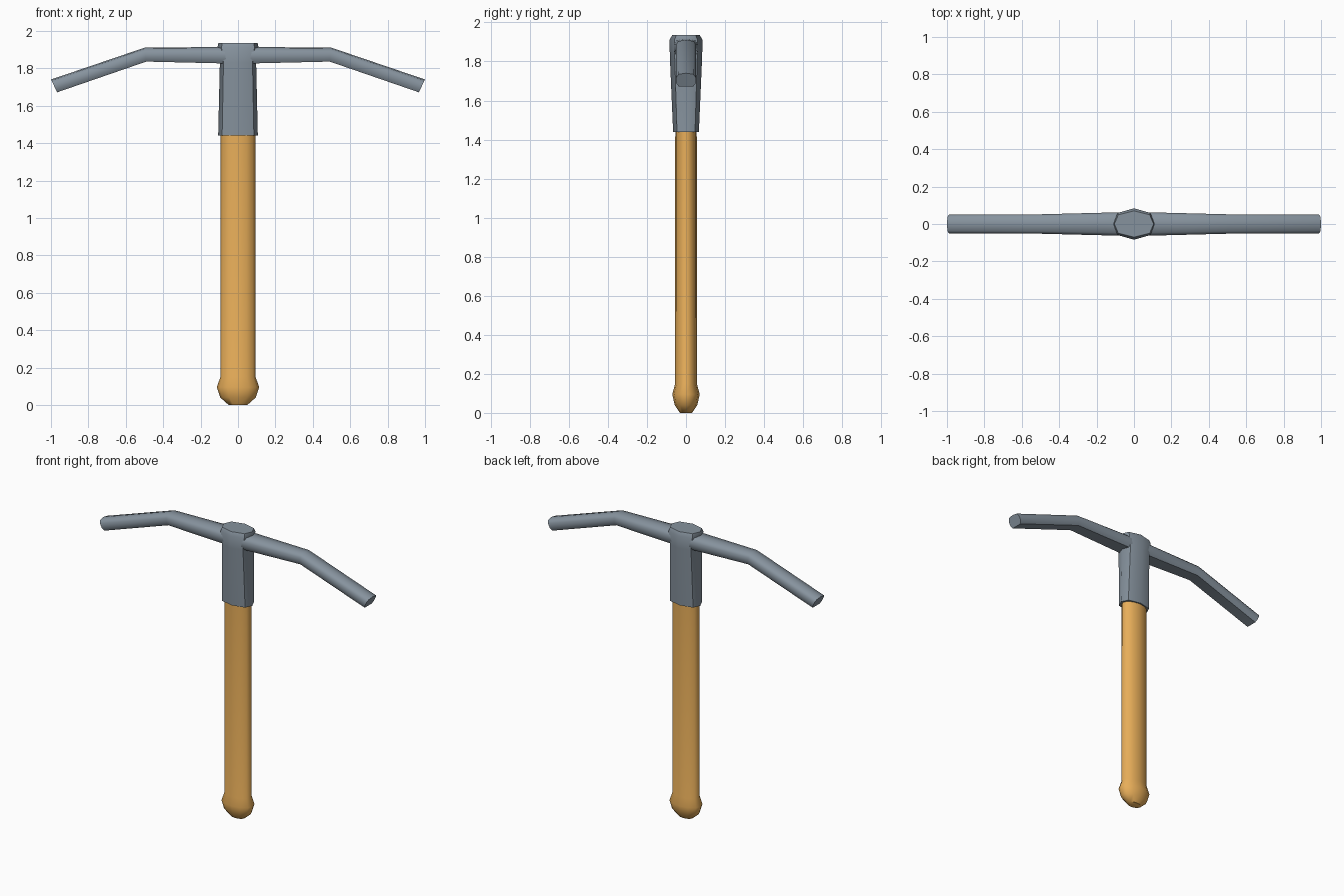
import bpy, bmesh, math
from mathutils import Vector

if "Cube" in bpy.data.objects:
    bpy.data.objects.remove(bpy.data.objects["Cube"])


def loft(name, rings, angle, colour):
    """Skin a row of equal-count rings and cap both ends."""
    bm = bmesh.new()
    rows = [[bm.verts.new(p) for p in ring] for ring in rings]
    n = len(rows[0])
    for a, b in zip(rows, rows[1:]):
        for i in range(n):
            j = (i + 1) % n
            bm.faces.new((a[i], a[j], b[j], b[i]))
    bm.faces.new(rows[0])
    bm.faces.new(rows[-1])
    bmesh.ops.recalc_face_normals(bm, faces=bm.faces)
    mesh = bpy.data.meshes.new(name)
    bm.to_mesh(mesh)
    bm.free()
    obj = bpy.data.objects.new(name, mesh)
    bpy.context.collection.objects.link(obj)
    mat = bpy.data.materials.get(colour[0]) or bpy.data.materials.new(colour[0])
    mat.diffuse_color = colour[1]
    mat.use_nodes = True
    mat.node_tree.nodes["Principled BSDF"].inputs["Base Color"].default_value = mat.diffuse_color
    mesh.materials.append(mat)
    bpy.ops.object.select_all(action='DESELECT')
    obj.select_set(True)
    bpy.context.view_layer.objects.active = obj
    bpy.ops.object.shade_smooth_by_angle(angle=math.radians(angle))
    return obj


WOOD = ("wood", (0.80, 0.42, 0.10, 1))
STEEL = ("steel", (0.24, 0.29, 0.34, 1))


def ellipse(rx, ry, z, n=12):
    return [(rx * math.cos(2 * math.pi * i / n), ry * math.sin(2 * math.pi * i / n), z)
            for i in range(n)]


# Wooden handle with a rounded knob at the foot
handle_profile = [(0.05, 0.031, 0), (0.095, 0.058, 0.04), (0.113, 0.07, 0.095),
                  (0.094, 0.056, 0.15), (0.093, 0.055, 1.50)]
loft("handle", [ellipse(*p) for p in handle_profile], 50, WOOD)

# Steel socket gripping the top of the handle
octagon = [(1, 0), (0.8, 0.7), (0, 1), (-0.8, 0.7),
           (-1, 0), (-0.8, -0.7), (0, -1), (0.8, -0.7)]
socket_profile = [(0.106, 0.066, 1.44), (0.097, 0.083, 1.83),
                  (0.11, 0.084, 1.912), (0.105, 0.07, 1.936)]
loft("socket", [[(x * rx, y * ry, z) for x, y in octagon]
                for rx, ry, z in socket_profile], 50, STEEL)

# Curved pick arms: top point, bottom point and half width of each section
section = [(0, 1), (0.75, 0.85), (1, 0.4), (1, -0.4), (0.75, -0.9),
           (-0.75, -0.9), (-1, -0.4), (-1, 0.4), (-0.75, 0.85)]
right = [((0.0, 1.915), (0.0, 1.82), 0.064), ((0.1, 1.914), (0.1, 1.822), 0.062),
         ((0.5, 1.91), (0.49, 1.832), 0.052), ((1.0, 1.74), (0.965, 1.668), 0.05)]
left = [((-t[0], t[1]), (-b[0], b[1]), w) for t, b, w in reversed(right[1:])]
rings = []
for t, b, w in left + right:
    top, bottom = Vector((t[0], 0, t[1])), Vector((b[0], 0, b[1]))
    mid, half = (top + bottom) / 2, (top - bottom) / 2
    rings.append([mid + half * v + Vector((0, u * w, 0)) for u, v in section])
loft("pick_arms", rings, 50, STEEL)
